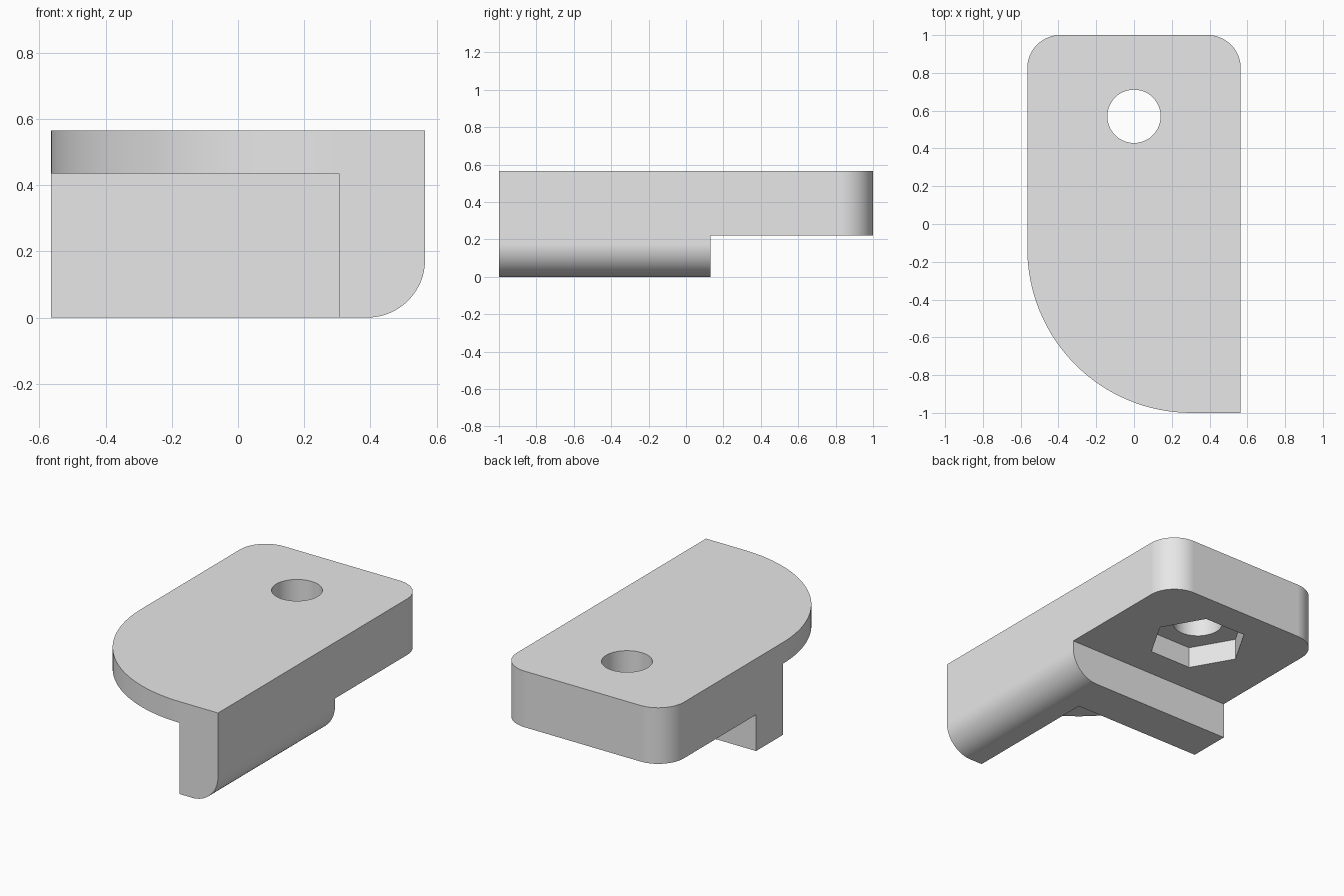
import bpy, bmesh
from math import cos, sin, pi, radians
from mathutils import Vector

cube = bpy.data.objects.get("Cube")
if cube:
    bpy.data.objects.remove(cube, do_unlink=True)

# Main dimensions
HALF_W, HALF_L, HEIGHT = 0.565, 1.0, 0.565
CORNER = 0.174            # radius of the small rounded corners
RIB = 0.13                # half thickness of the cross rib
WALL_X = 0.305            # inner face of the side wall
SWEEP = WALL_X + HALF_W   # radius of the large front curve
PLATE_Z = 0.435           # underside of the thin front plate
BLOCK_Z = 0.222           # underside of the rear block
HOLE_Y = 0.57

grey = bpy.data.materials.new("light_grey")
grey.use_nodes = True
grey.diffuse_color = (0.8, 0.8, 0.8, 1)
grey.node_tree.nodes["Principled BSDF"].inputs["Base Color"].default_value = (0.8, 0.8, 0.8, 1)


def arc(cx, cy, r, start, end, steps):
    """Points along a circular arc, angles in degrees."""
    angles = [radians(start + (end - start) * i / steps) for i in range(steps + 1)]
    return [(cx + r * cos(a), cy + r * sin(a)) for a in angles]


def prism(name, outline, low, high, along_y=False):
    """Extrude a closed outline along z, or an x-z outline along y."""
    place = (lambda u, v: (u, low, v)) if along_y else (lambda u, v: (u, v, low))
    bm = bmesh.new()
    face = bm.faces.new([bm.verts.new(place(u, v)) for u, v in outline])
    out = bmesh.ops.extrude_face_region(bm, geom=[face])
    shift = Vector((0, high - low, 0) if along_y else (0, 0, high - low))
    bmesh.ops.translate(bm, vec=shift,
                        verts=[g for g in out["geom"] if isinstance(g, bmesh.types.BMVert)])
    bmesh.ops.recalc_face_normals(bm, faces=bm.faces)
    mesh = bpy.data.meshes.new(name)
    bm.to_mesh(mesh)
    bm.free()
    mesh.materials.append(grey)
    obj = bpy.data.objects.new(name, mesh)
    bpy.context.collection.objects.link(obj)
    return obj


def rect(x0, x1, y0, y1):
    return [(x0, y0), (x1, y0), (x1, y1), (x0, y1)]


def cut(target, cutter):
    """Subtract the cutter, then remove it."""
    mod = target.modifiers.new("cut", "BOOLEAN")
    mod.operation = "DIFFERENCE"
    mod.solver = "EXACT"
    mod.object = cutter
    bpy.ops.object.modifier_apply(modifier=mod.name)
    bpy.data.objects.remove(cutter, do_unlink=True)


# Body outline: square front corner, rounded rear corners, large front sweep
outline = [(HALF_W, -HALF_L)]
outline += arc(HALF_W - CORNER, HALF_L - CORNER, CORNER, 0, 90, 16)
outline += arc(CORNER - HALF_W, HALF_L - CORNER, CORNER, 90, 180, 16)
outline += arc(WALL_X, -RIB, SWEEP, 180, 270, 32)
bracket = prism("bracket", outline, 0, HEIGHT)
bpy.context.view_layer.objects.active = bracket
bracket.select_set(True)

# Step under the rear block
cut(bracket, prism("rear_step", rect(-1, 1, RIB, 2), -1, BLOCK_Z))
# Space under the front plate, leaving the side wall and cross rib
cut(bracket, prism("front_space", rect(-1, WALL_X, -2, -RIB), -1, PLATE_Z))
# Rounded lower edge of the side wall
edge = arc(HALF_W - CORNER, CORNER, CORNER, 0, -90, 16)
edge += [(HALF_W - CORNER, -1), (1, -1), (1, CORNER)]
cut(bracket, prism("lower_round", edge, -2, 2, along_y=True))
# Bolt hole and hexagonal nut recess
cut(bracket, prism("bolt_hole", arc(0, HOLE_Y, 0.141, 0, 360, 48)[:-1], -1, 1))
cut(bracket, prism("nut_recess", arc(0, HOLE_Y, 0.283, 0, 360, 6)[:-1], -1, BLOCK_Z + RIB))

# Smooth curves, crisp edges
bpy.ops.object.shade_smooth_by_angle(angle=radians(30))
weighted = bracket.modifiers.new("even_shading", "WEIGHTED_NORMAL")
weighted.keep_sharp = True
